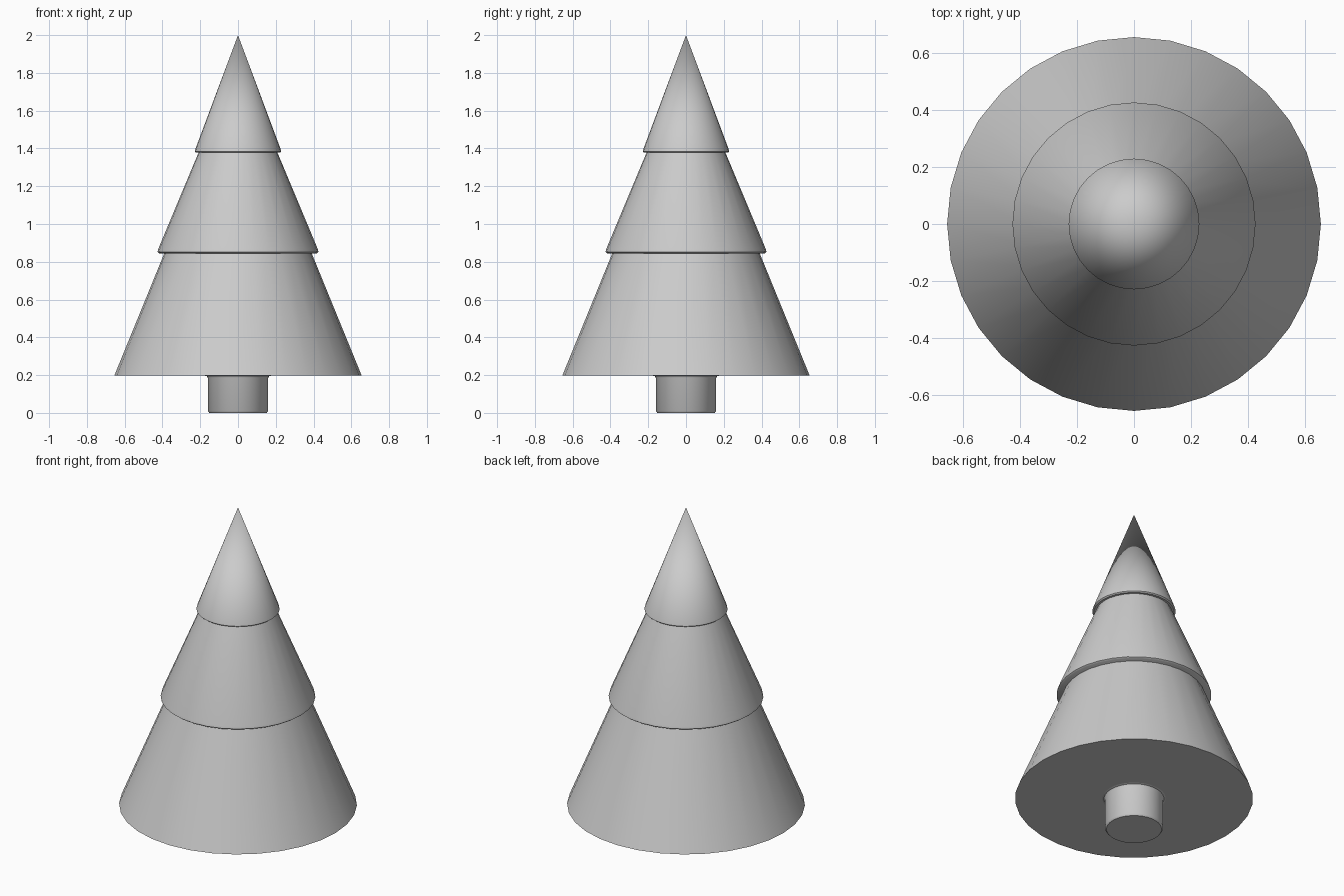
import bpy, bmesh
from math import cos, sin, radians, tau

default = bpy.data.objects.get("Cube")
if default:
    bpy.data.objects.remove(default, do_unlink=True)

SIDES = 32

grey = bpy.data.materials.new("light grey")
grey.use_nodes = True
COLOUR = (0.6, 0.6, 0.6, 1)
grey.diffuse_color = COLOUR
grey.node_tree.nodes["Principled BSDF"].inputs["Base Color"].default_value = COLOUR


def lathe(name, profile):
    """Spin (radius, height) points about z; a zero radius closes to a point."""
    bm = bmesh.new()
    rings = []
    for r, z in profile:
        n = SIDES if r > 0 else 1
        rings.append([bm.verts.new((r * cos(tau * i / SIDES), r * sin(tau * i / SIDES), z))
                      for i in range(n)])
    for a, b in zip(rings, rings[1:]):
        for i in range(SIDES):
            j = (i + 1) % SIDES
            corners = [a[i % len(a)], a[j % len(a)], b[j % len(b)], b[i % len(b)]]
            bm.faces.new(list(dict.fromkeys(corners)))
    bmesh.ops.recalc_face_normals(bm, faces=bm.faces)
    mesh = bpy.data.meshes.new(name)
    bm.to_mesh(mesh)
    bm.free()
    mesh.materials.append(grey)
    obj = bpy.data.objects.new(name, mesh)
    bpy.context.collection.objects.link(obj)
    bpy.ops.object.select_all(action="DESELECT")
    obj.select_set(True)
    bpy.context.view_layer.objects.active = obj
    bpy.ops.object.shade_smooth_by_angle(angle=radians(40))


# Trunk: softened foot, slight flare where it meets the branches
lathe("trunk", [(0, 0), (0.152, 0), (0.16, 0.01), (0.16, 0.185),
                (0.165, 0.194), (0.178, 0.198), (0, 0.2)])

# Branch tiers, each overhanging the one below
lathe("lower_branches", [(0, 0.197), (0.655, 0.197), (0.388, 0.85), (0, 0.85)])
lathe("middle_branches", [(0, 0.845), (0.417, 0.845), (0.426, 0.852), (0.423, 0.866),
                          (0.206, 1.385), (0, 1.385)])
lathe("top_branches", [(0, 1.378), (0.222, 1.378), (0.229, 1.384), (0.226, 1.396), (0, 2)])
